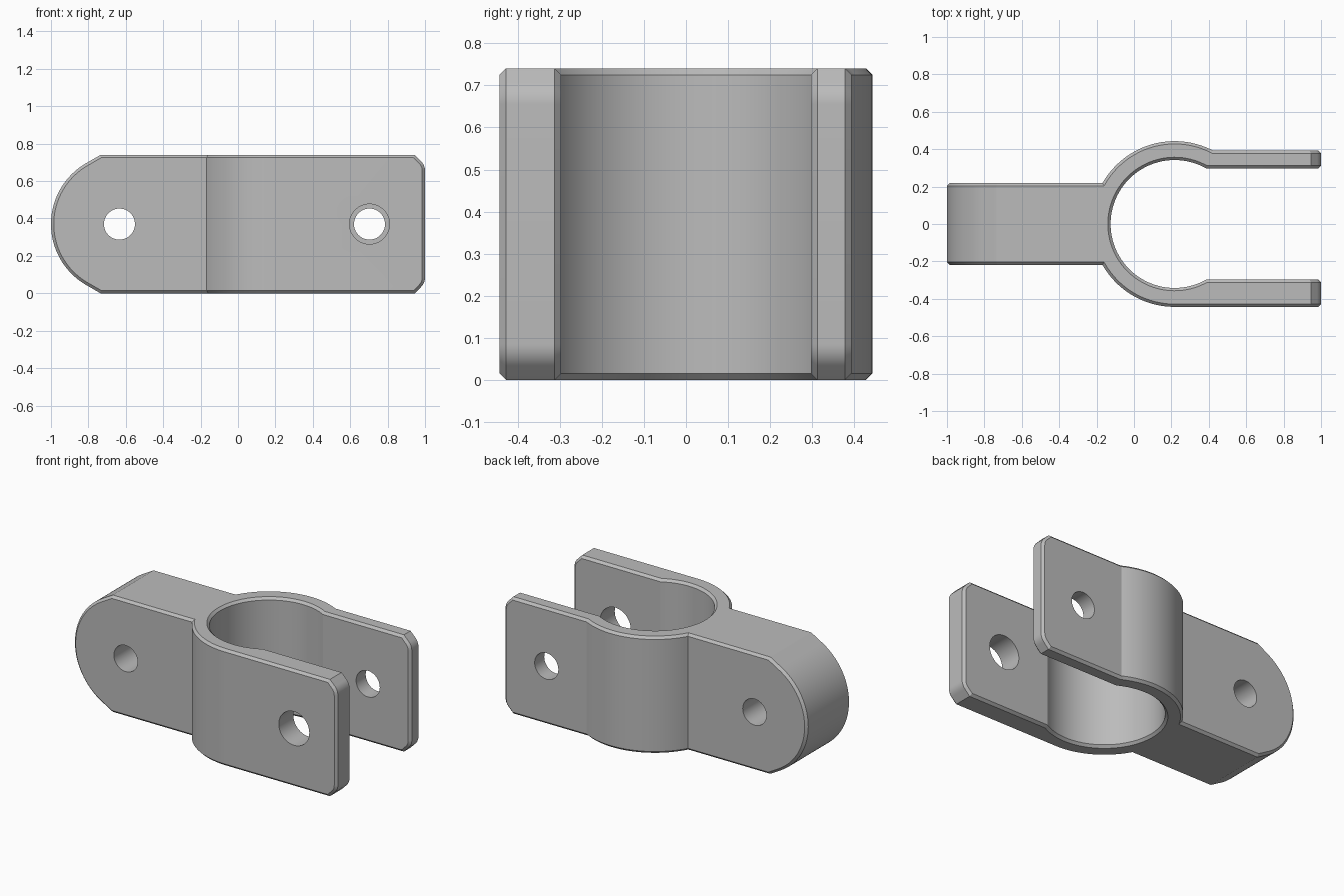
import bpy, bmesh
from math import sin, cos, asin, pi, radians
from mathutils import Matrix, Vector

cube = bpy.data.objects.get("Cube")
if cube:
    bpy.data.objects.remove(cube, do_unlink=True)

HEIGHT = 0.74
MID = HEIGHT / 2
RING_X, R_OUT, R_IN = 0.217, 0.443, 0.342
BAR_Y, ARM_IN, BACK_OUT = 0.219, 0.297, 0.393
CHAMFER = 0.015

grey = bpy.data.materials.new("plain grey")
grey.use_nodes = True
grey.diffuse_color = (0.5, 0.5, 0.5, 1)
grey.node_tree.nodes["Principled BSDF"].inputs["Base Color"].default_value = (0.5, 0.5, 0.5, 1)


def arc(cx, cy, r, start, end, steps):
    angles = [start + (end - start) * i / steps for i in range(steps + 1)]
    return [(cx + r * cos(a), cy + r * sin(a)) for a in angles]


def add_object(name, bm):
    bmesh.ops.recalc_face_normals(bm, faces=bm.faces[:])
    mesh = bpy.data.meshes.new(name)
    bm.to_mesh(mesh)
    bm.free()
    obj = bpy.data.objects.new(name, mesh)
    bpy.context.collection.objects.link(obj)
    mesh.materials.append(grey)
    return obj


def prism(name, points, shift):
    bm = bmesh.new()
    face = bm.faces.new([bm.verts.new(p) for p in points])
    extruded = bmesh.ops.extrude_face_region(bm, geom=[face])["geom"]
    verts = [v for v in extruded if isinstance(v, bmesh.types.BMVert)]
    bmesh.ops.translate(bm, verts=verts, vec=Vector(shift))
    return add_object(name, bm)


def combine(obj, tool, operation):
    mod = obj.modifiers.new(operation, "BOOLEAN")
    mod.operation, mod.object, mod.solver = operation, tool, "EXACT"
    bpy.context.view_layer.objects.active = obj
    bpy.ops.object.modifier_apply(modifier=mod.name)
    bpy.data.objects.remove(tool, do_unlink=True)


# Plan outline: bar, open ring and two fork arms
bar_a, back_a, in_a = asin(BAR_Y / R_OUT), asin(BACK_OUT / R_OUT), asin(ARM_IN / R_IN)
plan = [(-1.2, -BAR_Y)]
plan += arc(RING_X, 0, R_OUT, pi + bar_a, 1.5 * pi, 24)
plan += [(1.2, -R_OUT), (1.2, -ARM_IN)]
plan += arc(RING_X, 0, R_IN, 2 * pi - in_a, in_a, 64)
plan += [(1.2, ARM_IN), (1.2, BACK_OUT)]
plan += arc(RING_X, 0, R_OUT, back_a, pi - bar_a, 32)
plan += [(-1.2, BAR_Y)]
bracket = prism("fork_bracket", [(x, y, -0.5) for x, y in plan], (0, 0, 2))

# Side outline: rounded bar end and eased arm corners
upper = arc(0.928, 0.655, 0.072, 0, pi / 4, 8) + [(0.945, HEIGHT), (-0.735, HEIGHT)]
upper += arc(-0.624, MID, 0.376, radians(120), pi, 20)
lower = [(x, HEIGHT - z) for x, z in reversed(upper[:-1])]
side = prism("side_outline", [(x, -1, z) for x, z in upper + lower], (0, 2, 0))
combine(bracket, side, "INTERSECT")


# Chamfer where the upright walls meet the side outline
def on_side_outline(face):
    n = face.normal
    return abs(n.y) < 0.001 and (abs(n.z) > 0.04 or abs(face.calc_center_median().x) > 0.97)


bm = bmesh.new()
bm.from_mesh(bracket.data)
bm.normal_update()
rim = [e for e in bm.edges if len(e.link_faces) == 2
       and on_side_outline(e.link_faces[0]) != on_side_outline(e.link_faces[1])]
bmesh.ops.bevel(bm, geom=rim, offset=CHAMFER, offset_type="OFFSET", segments=1,
                affect="EDGES", clamp_overlap=False)
bm.to_mesh(bracket.data)
bm.free()

# Pin holes: bar, wide one in the front arm, narrow one in the back arm
for x, y, radius, length in ((-0.634, 0, 0.083, 1), (0.703, -0.4, 0.107, 0.6), (0.703, 0.4, 0.083, 0.6)):
    bm = bmesh.new()
    place = Matrix.Translation((x, y, MID)) @ Matrix.Rotation(pi / 2, 4, "X")
    bmesh.ops.create_cone(bm, cap_ends=True, segments=48, radius1=radius, radius2=radius,
                          depth=length, matrix=place)
    combine(bracket, add_object("pin_hole", bm), "DIFFERENCE")

# Smooth curves, sharp edges
bpy.ops.object.select_all(action="DESELECT")
bracket.select_set(True)
bpy.context.view_layer.objects.active = bracket
bpy.ops.object.shade_smooth_by_angle(angle=radians(20))
